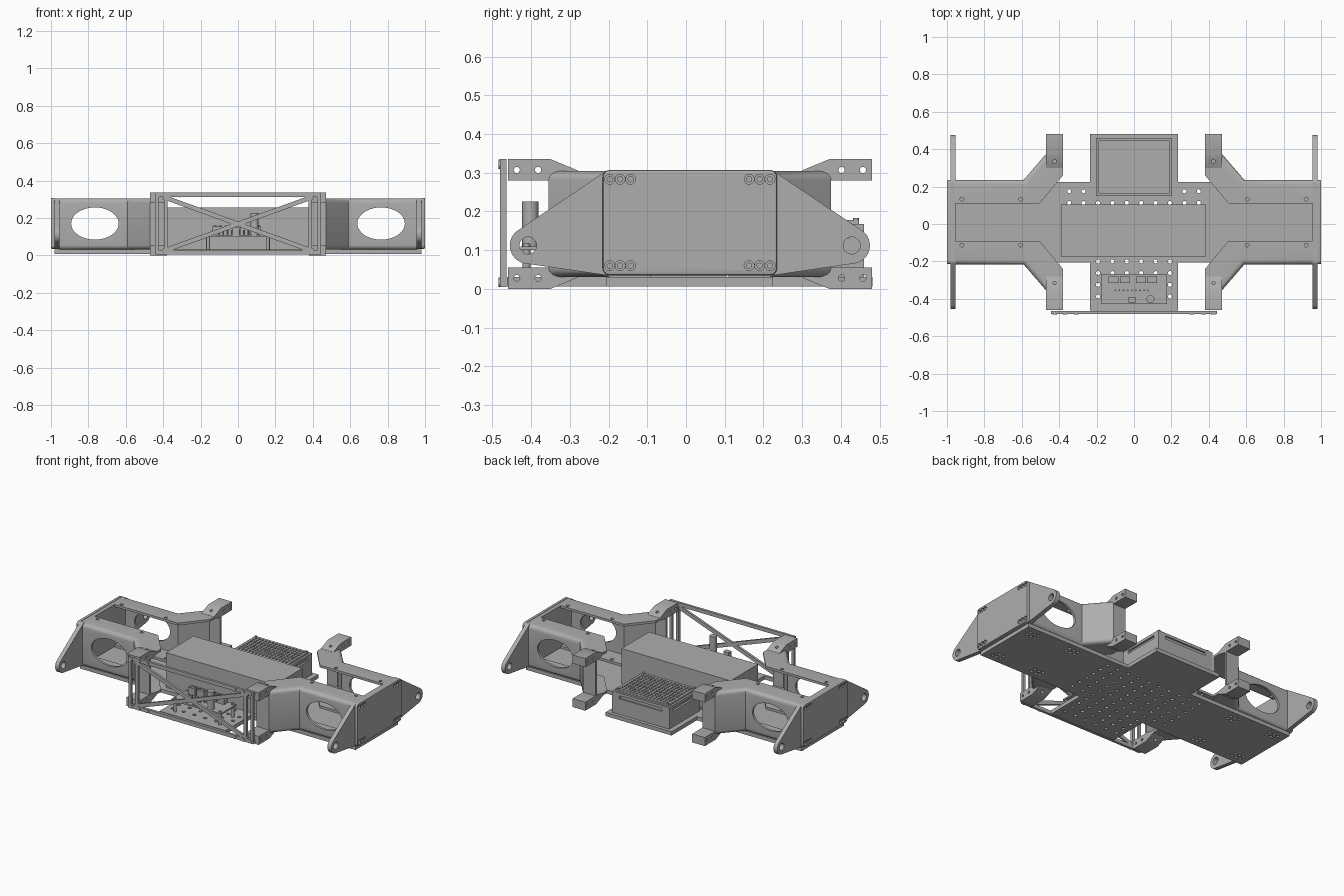
import bpy, bmesh, math
from mathutils import Matrix, Vector
from mathutils.geometry import convex_hull_2d

if "Cube" in bpy.data.objects:
    bpy.data.objects.remove(bpy.data.objects["Cube"])

metal = bpy.data.materials.new("grey_metal")
metal.use_nodes = True
GREY = (0.42, 0.42, 0.42, 1)
metal.diffuse_color = GREY
metal.node_tree.nodes["Principled BSDF"].inputs["Base Color"].default_value = GREY

ORIGIN = (0, 0.01, 0)  # the chassis is symmetric about this point
MID_Z = 0.1675
parts = []
ROT = {"x": Matrix.Rotation(math.pi / 2, 4, "Y"),
       "y": Matrix.Rotation(math.pi / 2, 4, "X"), "z": Matrix()}


def finish(name, bm, keep=True):
    bmesh.ops.recalc_face_normals(bm, faces=bm.faces)
    mesh = bpy.data.meshes.new(name)
    bm.to_mesh(mesh)
    bm.free()
    mesh.materials.append(metal)
    ob = bpy.data.objects.new(name, mesh)
    ob.location = ORIGIN
    bpy.context.collection.objects.link(ob)
    if keep:
        parts.append(ob)
    return ob


def prism(name, pts, axis, a, b, keep=True):
    """Extrude a 2D outline from a to b along an axis."""
    put = {"x": lambda p, d: (d, p[0], p[1]), "y": lambda p, d: (p[0], d, p[1]),
           "z": lambda p, d: (p[0], p[1], d)}[axis]
    bm = bmesh.new()
    face = bm.faces.new([bm.verts.new(put(p, a)) for p in pts])
    new = bmesh.ops.extrude_face_region(bm, geom=[face])["geom"]
    shift = Vector(put((0, 0), b - a))
    bmesh.ops.translate(bm, vec=shift, verts=[v for v in new if isinstance(v, bmesh.types.BMVert)])
    return finish(name, bm, keep)


def box(name, x, y, z, keep=True):
    return prism(name, [(x[0], y[0]), (x[1], y[0]), (x[1], y[1]), (x[0], y[1])], "z", *z, keep)


def cylinders(name, items, axis, r, depth, sides=16, keep=True):
    """Many equal cylinders in one object, centred on the given points."""
    bm = bmesh.new()
    for c in items:
        bmesh.ops.create_cone(bm, cap_ends=True, segments=sides, radius1=r, radius2=r,
                              depth=depth, matrix=Matrix.Translation(c) @ ROT[axis])
    return finish(name, bm, keep)


def bake(ob):
    bpy.context.view_layer.update()
    ev = ob.evaluated_get(bpy.context.evaluated_depsgraph_get())
    mesh = bpy.data.meshes.new_from_object(ev)
    ob.modifiers.clear()
    ob.data = mesh


def cut(ob, cutter):
    mod = ob.modifiers.new("cut", "BOOLEAN")
    mod.operation, mod.solver, mod.object = "DIFFERENCE", "EXACT", cutter
    bake(ob)
    bpy.data.objects.remove(cutter)


def drill(ob, items, axis, r, depth, sides=16):
    cut(ob, cylinders("drill", items, axis, r, depth, sides, False))


def bevel(ob, width, segments=3, test=None):
    bm = bmesh.new()
    bm.from_mesh(ob.data)
    edges = [e for e in bm.edges if test is None or test(e)]
    bmesh.ops.bevel(bm, geom=edges, offset=width, segments=segments, profile=0.5, affect="EDGES")
    bm.to_mesh(ob.data)
    bm.free()


def mirror(ob, x=True, y=False, z=False):
    for i, on in enumerate((x, y, z)):
        if on:  # reflect in height about the mid plane of the frame
            mod = ob.modifiers.new("mirror", "MIRROR")
            mod.use_axis = [k == i for k in range(3)]
            mod.use_mirror_merge = False
            if i == 2:
                helper = bpy.data.objects.new("mirror_centre", None)
                helper.location = (0, ORIGIN[1], MID_Z)
                bpy.context.collection.objects.link(helper)
                mod.mirror_object = helper
                bake(ob)
                bpy.data.objects.remove(helper)
            else:
                bake(ob)


SIGNS = [(sx, sy) for sx in (-1, 1) for sy in (-1, 1)]

# cross-shaped base plate with a grid of holes and bolt clusters
quarter = [(0.98, 0.215), (0.235, 0.215), (0.235, 0.472)]
outline = quarter + [(-x, y) for x, y in quarter[::-1]]
outline += [(-x, -y) for x, y in quarter] + [(x, -y) for x, y in quarter[::-1]]
base = prism("base_plate", outline, "z", 0.006, 0.03)
grid = [((i + 0.5) * 0.077, 0.165 - 0.0625 * k, 0.02) for i in range(-5, 5) for k in range(10)]
drill(base, [p for p in grid if abs(p[1]) < 0.21 or abs(p[0]) < 0.22], "z", 0.011, 0.1, 12)
drill(base, [(sx * (cx + i * 0.03), sy * (0.14 + j * 0.03), 0.02) for sx, sy in SIGNS
             for cx in (0.605, 0.9) for i in (-1, 0, 1) for j in (0, 1)], "z", 0.009, 0.1, 12)

# channel brackets: bent outline, rounded outside edges, hollow inside
bracket = prism("channel_bracket", [(0.956, 0.1), (0.956, 0.226), (0.59, 0.226), (0.47, 0.365),
                                    (0.38, 0.365), (0.38, 0.25), (0.505, 0.1)], "z", 0.03, 0.305)


def outer_edge(e):
    a, b = (v.co for v in e.verts)
    on_web = all(p.y > 0.22 and p.x > 0.46 for p in (a, b))
    return abs(a.z - b.z) < 0.01 and on_web


bevel(bracket, 0.024, 4, outer_edge)
cut(bracket, prism("cavity", [(1, 0), (1, 0.211), (0.583, 0.211), (0.455, 0.358), (0.455, 0.35),
                              (0.3, 0.35), (0.3, 0)], "z", 0.045, 0.29, False))
oval = [(0.765 + 0.127 * math.cos(t * math.pi / 20), 0.17 + 0.086 * math.sin(t * math.pi / 20))
        for t in range(40)]
cut(bracket, prism("oval", oval, "y", 0.15, 0.3, False))
drill(bracket, [(x, 0.123, z) for x in (0.605, 0.92) for z in (0.04, 0.3)], "z", 0.01, 0.06)
mirror(bracket, True, True)

# stepped mounting tabs at the bracket ends
tab = prism("mounting_tab", [(0.29, 0.29), (0.29, 0.306), (0.36, 0.335), (0.47, 0.335),
                             (0.47, 0.28), (0.345, 0.28)], "x", 0.38, 0.47)
drill(tab, [(0.425, y, 0.307) for y in (0.392, 0.447)], "x", 0.008, 0.2)
drill(tab, [(0.425, 0.325, 0.32)], "z", 0.009, 0.03)
mirror(tab, True, True, True)

# end arms with rounded, drilled tips
TIP, TIP_Z = 0.418, 0.112
shape = [(sy * 0.215, z) for sy in (-1, 1) for z in (0.035, 0.305)]
shape += [(s * TIP + 0.047 * math.cos(t * math.pi / 16), TIP_Z + 0.047 * math.sin(t * math.pi / 16))
          for s in (-1, 1) for t in range(32)]
arm = prism("end_arm", [shape[i] for i in convex_hull_2d(shape)], "x", 0.955, 0.982)
drill(arm, [(0.97, s * TIP, TIP_Z) for s in (-1, 1)], "x", 0.022, 0.1, 24)
mirror(arm)

# end cover plates with recessed screws
cover = prism("end_cover", [(-0.225, 0.035), (0.225, 0.035), (0.225, 0.307), (-0.225, 0.307)],
              "x", 0.98, 1)
bevel(cover, 0.018, 4, lambda e: abs(e.verts[0].co.x - e.verts[1].co.x) > 0.01)
bevel(cover, 0.005, 2, lambda e: min(v.co.x for v in e.verts) > 0.99)
spots = [(1, s * y, z) for s in (-1, 1) for y in (0.153, 0.18, 0.207) for z in (0.06, 0.283)]
drill(cover, spots, "x", 0.0128, 0.024)
mirror(cover)
mirror(cylinders("cover_screws", [(0.99, y, z) for _, y, z in spots], "x", 0.008, 0.01, 12))

# front truss panel
Y0, Y1 = -0.49, -0.474
for z in (0.005, 0.312):
    box("truss_rail", (-0.445, 0.445), (Y0, Y1), (z, z + 0.023))
for x in (0.377, 0.425):
    mirror(box("truss_post", (x, x + 0.018), (Y0, Y1), (0.02, 0.32)))
for s in (-1, 1):
    d = Vector((0.4, s * 0.145)).normalized()
    n = Vector((-d.y, d.x)) * 0.012
    a = Vector((0.4, s * 0.145))
    m = Vector((0, MID_Z))
    prism("truss_brace", [m - a - n, m + a - n, m + a + n, m - a + n], "y", Y0 + 0.001, Y1 - 0.001)
cylinders("truss_screws", [(s * x, Y0, z) for s in (-1, 1) for x in (0.31, 0.37, 0.425)
                           for z in (0.017, 0.322)], "y", 0.012, 0.008)

# battery block in the centre
box("battery_block", (-0.39, 0.386), (-0.185, 0.094), (0.03, 0.255))

# rear box with a perforated lid, corner screws and a side slot
rear = box("rear_box", (-0.203, 0.203), (0.14, 0.45), (0.03, 0.168))
cut(rear, box("slot", (-0.15, 0.15), (0.44, 0.5), (0.13, 0.15), False))
for s in (-1, 1):
    cut(rear, box("slot", (s * 0.2 - 0.01, s * 0.2 + 0.01), (0.18, 0.41), (0.13, 0.15), False))
lid = box("rear_lid", (-0.19, 0.19), (0.153, 0.437), (0.168, 0.178))
drill(lid, [((i - 7) * 0.024, 0.295 + (j - 5) * 0.024, 0.178) for i in range(15)
            for j in range(11)], "z", 0.008, 0.014, 8)
cylinders("lid_screws", [(sx * 0.18, 0.295 + sy * 0.134, 0.178) for sx, sy in SIGNS], "z", 0.008, 0.01, 12)

# front circuit board on standoffs
box("circuit_board", (-0.177, 0.177), (-0.437, -0.278), (0.1, 0.11))
cylinders("standoffs", [(sx * 0.16, -0.357 + sy * 0.065, 0.072) for sx, sy in SIGNS], "z", 0.01, 0.086)
cylinders("board_screws", [(sx * 0.16, -0.357 + sy * 0.065, 0.112) for sx, sy in SIGNS], "z", 0.008, 0.012)
for x in (-0.11, -0.048, 0.038, 0.096):
    box("terminal_block", (x - 0.026, x + 0.026), (-0.325, -0.29), (0.11, 0.155))
    cylinders("terminal_screws", [(x + s * 0.013, -0.308, 0.156) for s in (-1, 1)], "z", 0.008, 0.008, 12)
box("socket", (-0.03, 0.008), (-0.43, -0.4), (0.11, 0.15))
cylinders("capacitor", [(0.088, -0.412, 0.167)], "z", 0.021, 0.116, 24)
cylinders("pin_header", [(-0.1 + i * 0.022, -0.365, 0.12) for i in range(9)], "z", 0.005, 0.03, 6)

# crisp edges, smooth curves
bpy.ops.object.select_all(action="DESELECT")
for ob in parts:
    ob.select_set(True)
bpy.context.view_layer.objects.active = parts[0]
bpy.ops.object.shade_smooth_by_angle(angle=math.radians(30))
